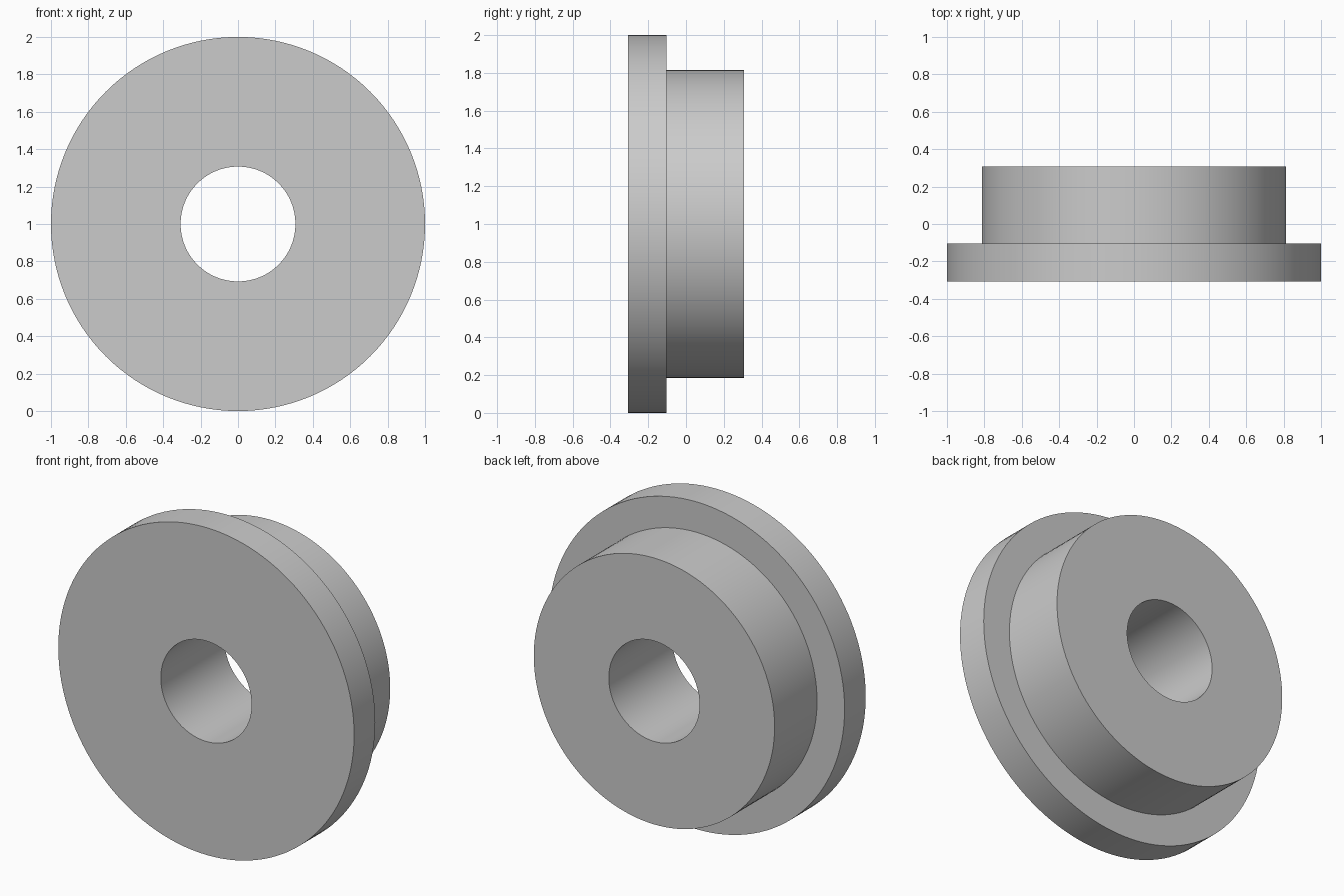
import bpy, bmesh, math
from mathutils import Matrix, Vector

cube = bpy.data.objects.get("Cube")
if cube:
    bpy.data.objects.remove(cube, do_unlink=True)

# Plain grey
grey = bpy.data.materials.new("plain_grey")
grey.use_nodes = True
colour = (0.6, 0.6, 0.6, 1)
grey.diffuse_color = colour
grey.node_tree.nodes["Principled BSDF"].inputs["Base Color"].default_value = colour

# Half section of the flanged bushing: (radius, y)
BORE, HUB, FLANGE = 0.307, 0.814, 1.0
FRONT, STEP, BACK = -0.307, -0.103, 0.307
profile = [(BORE, FRONT), (FLANGE, FRONT), (FLANGE, STEP),
           (HUB, STEP), (HUB, BACK), (BORE, BACK)]

# Revolve the closed section about the y axis
SEGMENTS = 128
bm = bmesh.new()
rings = []
for i in range(SEGMENTS):
    turn = Matrix.Rotation(math.tau * i / SEGMENTS, 3, 'Y')
    rings.append([bm.verts.new(turn @ Vector((0, y, r)) + Vector((0, 0, 1)))
                  for r, y in profile])
for i, ring in enumerate(rings):
    after = rings[(i + 1) % SEGMENTS]
    for j in range(len(profile)):
        k = (j + 1) % len(profile)
        bm.faces.new((ring[j], ring[k], after[k], after[j]))
bmesh.ops.recalc_face_normals(bm, faces=bm.faces)

mesh = bpy.data.meshes.new("flanged_bushing")
bm.to_mesh(mesh)
bm.free()
mesh.materials.append(grey)
bushing = bpy.data.objects.new("flanged_bushing", mesh)
bpy.context.collection.objects.link(bushing)

# Smooth round walls with crisp rims
bpy.ops.object.select_all(action='DESELECT')
bushing.select_set(True)
bpy.context.view_layer.objects.active = bushing
bpy.ops.object.shade_smooth_by_angle(angle=math.radians(30))
